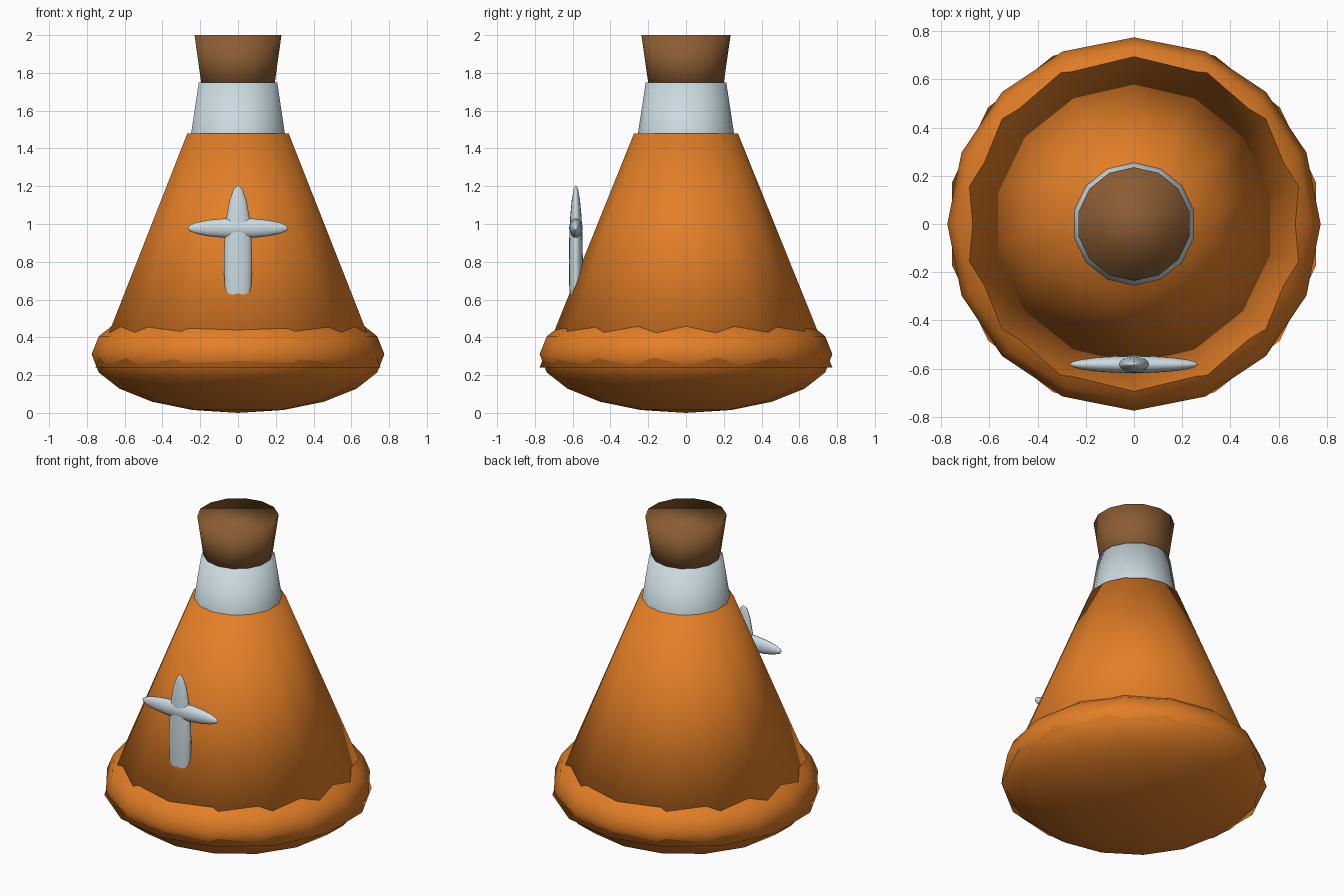
import bpy
from math import pi

cube = bpy.data.objects.get("Cube")
if cube:
    bpy.data.objects.remove(cube, do_unlink=True)


def material(name, rgb):
    mat = bpy.data.materials.new(name)
    mat.use_nodes = True
    mat.diffuse_color = (*rgb, 1)
    mat.node_tree.nodes["Principled BSDF"].inputs["Base Color"].default_value = (*rgb, 1)
    return mat


orange = material("orange", (0.76, 0.21, 0.02))
pale_blue = material("pale_blue", (0.60, 0.71, 0.75))
cork_brown = material("cork_brown", (0.26, 0.11, 0.033))


def finish(name, mat):
    """Name and colour the new part; caps and sides share soft shading."""
    obj = bpy.context.object
    obj.name = name
    obj.data.name = name
    obj.data.materials.append(mat)
    bpy.ops.object.shade_smooth()
    return obj


def tapered(name, mat, z_low, z_high, r_low, r_high):
    bpy.ops.mesh.primitive_cone_add(
        vertices=14, radius1=r_low, radius2=r_high,
        depth=z_high - z_low, location=(0, 0, (z_low + z_high) / 2))
    return finish(name, mat)


def ellipsoid(name, mat, center, radii, rotation=(0, 0, 0)):
    bpy.ops.mesh.primitive_uv_sphere_add(
        segments=16, ring_count=10, radius=1, location=center, rotation=rotation)
    obj = finish(name, mat)
    obj.scale = radii
    return obj


# Flask: bulging base, conical body, neck and stopper
ellipsoid("rounded_base", orange, (0, 0, 0.31), (0.775, 0.775, 0.31))
tapered("conical_body", orange, 0.24, 1.48, 0.775, 0.275)
tapered("neck", pale_blue, 1.15, 1.75, 0.305, 0.213)
tapered("stopper", cork_brown, 1.70, 2.0, 0.193, 0.236)

# Cross emblem on the front, its lower end sunk into the body
ellipsoid("cross_upright", pale_blue, (0, -0.583, 0.80), (0.075, 0.037, 0.405))
ellipsoid("cross_bar", pale_blue, (0, -0.583, 0.978), (0.053, 0.036, 0.267),
          rotation=(0, pi / 2, 0))
